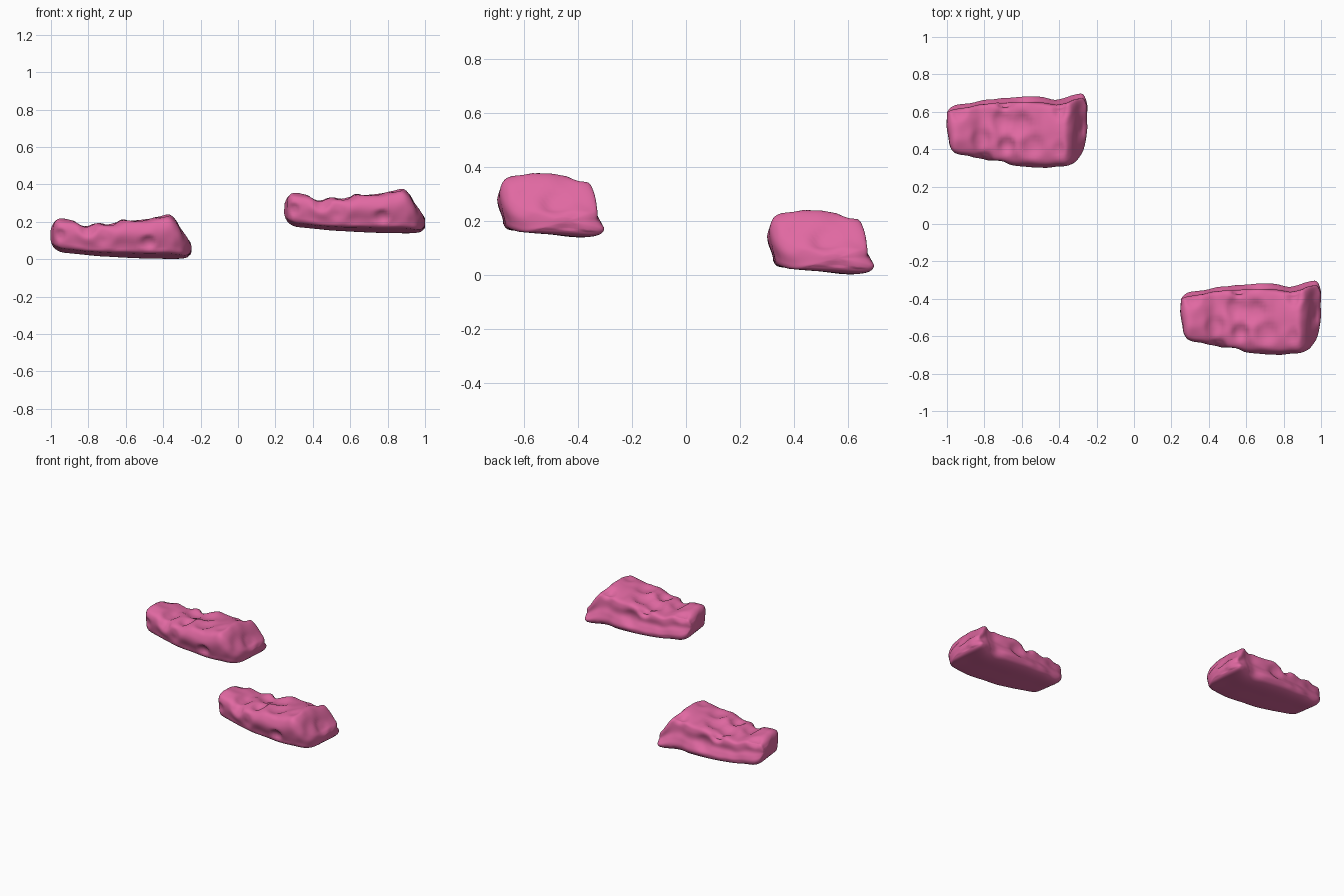
import bpy, bmesh, math
from mathutils import Vector, noise

if "Cube" in bpy.data.objects:
    bpy.data.objects.remove(bpy.data.objects["Cube"])

# Stations along the rock: x, front y, back y, bottom z, top z
STATIONS = [
    (-1.0, .53, .60, .10, .16), (-.99, .44, .615, .07, .19),
    (-.97, .39, .628, .05, .21), (-.94, .372, .638, .037, .216),
    (-.88, .36, .645, .03, .205), (-.82, .35, .66, .024, .182),
    (-.75, .333, .668, .017, .196), (-.68, .32, .675, .013, .192),
    (-.59, .31, .68, .008, .222), (-.49, .303, .676, .004, .218),
    (-.42, .305, .664, .003, .232), (-.37, .31, .672, .002, .242),
    (-.335, .32, .686, .002, .214), (-.30, .345, .695, .004, .158),
    (-.272, .39, .692, .01, .118), (-.258, .44, .66, .025, .098),
    (-.25, .52, .60, .05, .075)]

# Cross-section, front to back (u) and bottom to top (v)
SECTION = [(.04, .33), (0, .58), (.015, .77), (.09, .92), (.28, 1), (.5, .98),
           (.74, .94), (.89, .89), (.93, .74), (.93, .52), (.97, .36), (1, .2),
           (.95, .05), (.8, 0), (.5, .05), (.2, .1), (.08, .15)]

# Dents: centre, radius, depth
DENTS = [((-.68, .42, .19), .04, .022), ((-.55, .42, .21), .06, .03),
         ((-.60, .53, .21), .06, .028), ((-.71, .55, .19), .05, .018),
         ((-.82, .45, .18), .05, .012), ((-.69, .65, .18), .035, .025),
         ((-.39, .61, .22), .04, .025), ((-.40, .40, .23), .035, .012),
         ((-.94, .60, .20), .04, .018), ((-.48, .31, .09), .035, .022),
         ((-.72, .33, .12), .045, .012), ((-.95, .38, .13), .03, .012),
         ((-.60, .67, .12), .05, .016), ((-.28, .52, .13), .05, .012),
         ((-.80, .35, .16), .04, .012)]


def spline(pts, i, t, closed):
    """Catmull-Rom point on segment i."""
    n = len(pts)
    idx = lambda k: k % n if closed else min(max(k, 0), n - 1)
    a, b, c, d = (Vector(pts[idx(i + k)]) for k in (-1, 0, 1, 2))
    return .5 * (2*b + (c - a)*t + (2*a - 5*b + 4*c - d)*t*t + (3*b - a - 3*c + d)*t**3)


def refine(pts, steps, closed):
    segs = len(pts) if closed else len(pts) - 1
    out = [spline(pts, i, k / steps, closed) for i in range(segs) for k in range(steps)]
    return out if closed else out + [Vector(pts[-1])]


def rock_mesh():
    bm = bmesh.new()
    ring = refine(SECTION, 4, True)
    rows = []
    for x, y0, y1, z0, z1 in refine(STATIONS, 5, False):
        rows.append([bm.verts.new((x, y0 + u*(y1 - y0), z0 + v*(z1 - z0))) for u, v in ring])
    n = len(ring)
    for a, b in zip(rows, rows[1:]):
        for k in range(n):
            bm.faces.new((a[k], a[(k+1) % n], b[(k+1) % n], b[k]))
    # close both ends
    for row in (rows[0], rows[-1]):
        c = bm.verts.new(sum((v.co for v in row), Vector()) / n)
        for k in range(n):
            bm.faces.new((row[k], row[(k+1) % n], c))
    bmesh.ops.recalc_face_normals(bm, faces=bm.faces)
    bm.normal_update()
    # press in dents and add gentle unevenness away from the base
    for v in bm.verts:
        push = 0
        for c, r, depth in DENTS:
            q = (v.co - Vector(c)).length / r
            push -= depth * math.exp(-q**4)
        if v.normal.z > -.4:
            push += .006 * noise.noise(v.co * 14)
        v.co += v.normal * push
        v.co.z = max(v.co.z, 0)
    me = bpy.data.meshes.new("rock")
    bm.to_mesh(me)
    bm.free()
    for p in me.polygons:
        p.use_smooth = True
    return me


mat = bpy.data.materials.new("pink_stone")
mat.diffuse_color = (.75, .14, .36, 1)
mat.use_nodes = True
mat.node_tree.nodes["Principled BSDF"].inputs["Base Color"].default_value = mat.diffuse_color
mesh = rock_mesh()
mesh.materials.append(mat)

# Two identical rocks, the front one raised
for name, loc in (("rock_back", (0, 0, 0)), ("rock_front", (1.25, -1, .137))):
    ob = bpy.data.objects.new(name, mesh)
    ob.location = loc
    bpy.context.collection.objects.link(ob)
